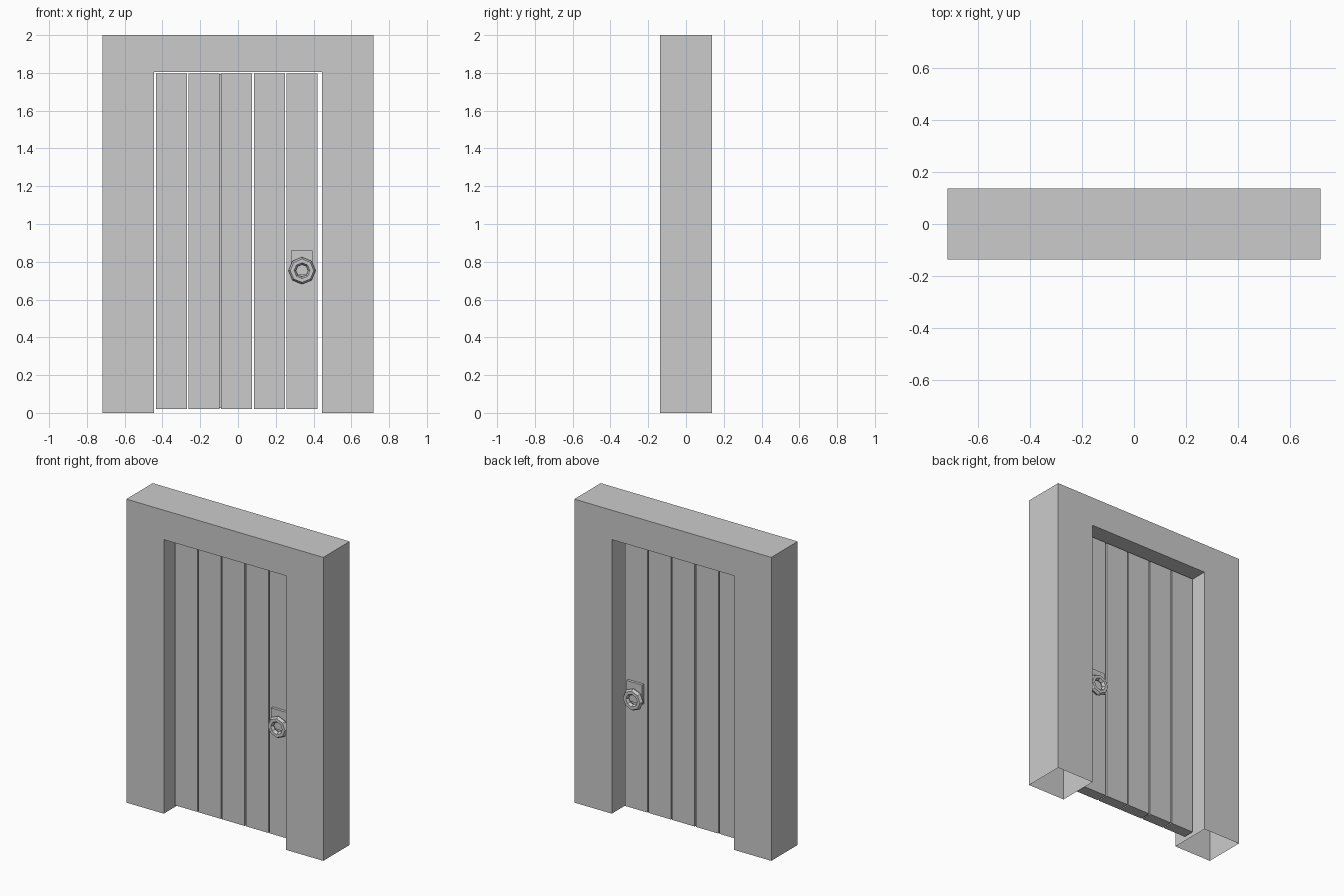
import bpy, bmesh, math

if "Cube" in bpy.data.objects:
    bpy.data.objects.remove(bpy.data.objects["Cube"])

FRAME_D = 0.1375   # half depth of the frame
DOOR_D = 0.0375    # half thickness of the door


def box(name, x0, x1, y0, y1, z0, z1):
    bm = bmesh.new()
    bmesh.ops.create_cube(bm, size=1)
    for v in bm.verts:
        v.co.x = x0 if v.co.x < 0 else x1
        v.co.y = y0 if v.co.y < 0 else y1
        v.co.z = z0 if v.co.z < 0 else z1
    me = bpy.data.meshes.new(name)
    bm.to_mesh(me)
    bm.free()
    ob = bpy.data.objects.new(name, me)
    bpy.context.collection.objects.link(ob)
    return ob


# Door frame: arch-shaped profile extruded in depth, feet left open underneath
outline = [(-0.718, 0), (-0.718, 2), (0.718, 2), (0.718, 0),
           (0.445, 0), (0.445, 1.806), (-0.445, 1.806), (-0.445, 0)]
bm = bmesh.new()
front = bm.faces.new([bm.verts.new((x, -FRAME_D, z)) for x, z in outline])
ext = bmesh.ops.extrude_face_region(bm, geom=[front], use_keep_orig=True)
for v in ext["geom"]:
    if isinstance(v, bmesh.types.BMVert):
        v.co.y = FRAME_D
bmesh.ops.recalc_face_normals(bm, faces=bm.faces)
feet = [f for f in bm.faces if all(abs(v.co.z) < 1e-5 for v in f.verts)]
bmesh.ops.delete(bm, geom=feet, context='FACES_ONLY')
me = bpy.data.meshes.new("door_frame")
bm.to_mesh(me)
bm.free()
bpy.context.collection.objects.link(bpy.data.objects.new("door_frame", me))

# Door planks with narrow gaps
for i in range(5):
    x = -0.434 + 0.1725 * i
    box(f"plank_{i + 1}", x, x + 0.164, -DOOR_D, DOOR_D, 0.02, 1.798)

# Recessed strip that closes the second gap
box("seam_strip", -0.099, -0.088, -0.02, 0.02, 0.025, 1.793)

# Ring handle and its plate on both faces of the door
for label, s in (("front", -1), ("back", 1)):
    ys = sorted((s * DOOR_D, s * (DOOR_D + 0.018)))
    box(f"handle_plate_{label}", 0.281, 0.395, ys[0], ys[1], 0.73, 0.86)
    bpy.ops.mesh.primitive_torus_add(
        major_segments=8, minor_segments=6, major_radius=0.052, minor_radius=0.02,
        location=(0.339, s * 0.066, 0.753), rotation=(math.pi / 2, 0, 0))
    bpy.context.object.name = f"handle_ring_{label}"
